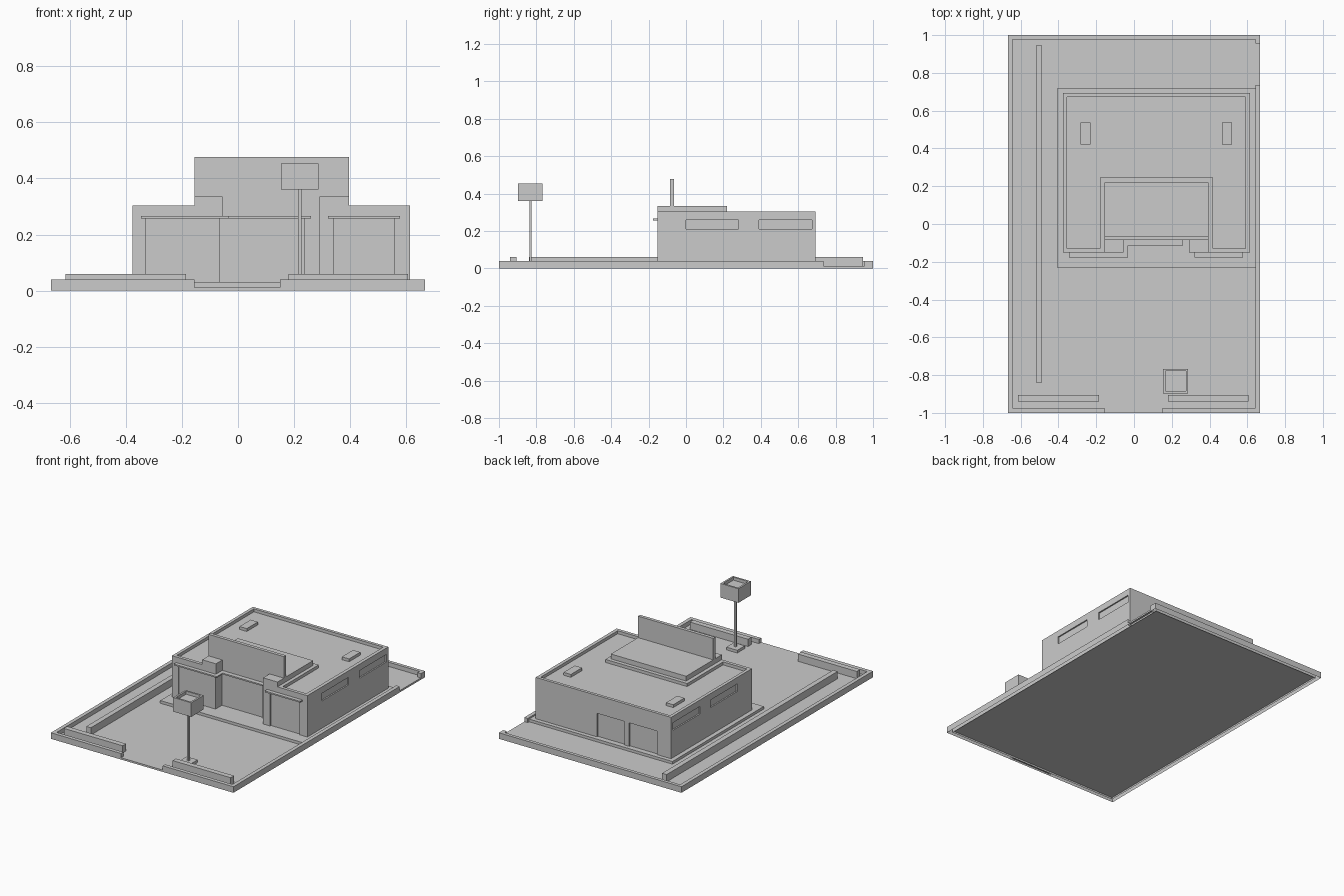
import bpy, bmesh

if "Cube" in bpy.data.objects:
    bpy.data.objects.remove(bpy.data.objects["Cube"])


def prism(name, pts, z0, z1, bottom=False):
    """Extrude a flat outline from z0 to z1, optionally closed underneath."""
    bm = bmesh.new()
    lo = [bm.verts.new((x, y, z0)) for x, y in pts]
    hi = [bm.verts.new((x, y, z1)) for x, y in pts]
    n = len(pts)
    bm.faces.new(hi)
    for i in range(n):
        j = (i + 1) % n
        bm.faces.new((lo[i], lo[j], hi[j], hi[i]))
    if bottom:
        bm.faces.new(lo[::-1])
    me = bpy.data.meshes.new(name)
    bm.to_mesh(me)
    bm.free()
    ob = bpy.data.objects.new(name, me)
    bpy.context.collection.objects.link(ob)
    return ob


def box(name, x0, x1, y0, y1, z0, z1, bottom=False):
    return prism(name, [(x0, y0), (x1, y0), (x1, y1), (x0, y1)], z0, z1, bottom)


def cut(ob, cutter):
    mod = ob.modifiers.new("cut", 'BOOLEAN')
    mod.operation = 'DIFFERENCE'
    mod.solver = 'EXACT'
    mod.object = cutter
    bpy.context.view_layer.objects.active = ob
    bpy.ops.object.modifier_apply(modifier=mod.name)
    bpy.data.objects.remove(cutter, do_unlink=True)


W, I = 0.667, 0.642      # outer and inner half width of the curb
F, B = -0.975, 0.978     # inner front and back of the curb
FLOOR, CURB, WALK, ROOF = 0.012, 0.04, 0.03, 0.303

# Lot surface, reaching the edge at both driveway openings
me = bpy.data.meshes.new("lot_surface")
outline = [(-I, F), (-.155, F), (-.155, -1), (.15, -1), (.15, F), (I, F), (I, .735),
           (W, .735), (W, .955), (I, .955), (I, B), (-I, B)]
me.from_pydata([(x, y, FLOOR) for x, y in outline], [], [list(range(len(outline)))])
bpy.context.collection.objects.link(bpy.data.objects.new("lot_surface", me))
box("front_driveway", -.155, .15, -1, F, 0, FLOOR)
box("side_driveway", I, W, .735, .955, 0, FLOOR)

# Curb in two runs between the openings
prism("curb_short", [(.15, -1), (W, -1), (W, .735), (I, .735), (I, F), (.15, F)], 0, CURB)
prism("curb_long", [(W, .955), (W, 1), (-W, 1), (-W, -1), (-.155, -1), (-.155, F),
                    (-I, F), (-I, B), (I, B), (I, .955)], 0, CURB)

# Walkway and low hedge walls
box("walkway", -.405, I, -.233, .72, FLOOR, WALK)
box("hedge_front_left", -.615, -.185, -.94, -.905, FLOOR, .06)
box("hedge_front_right", .18, .605, -.94, -.905, FLOOR, .06)
box("hedge_side", -.52, -.487, -.84, .945, FLOOR, .06)

# Main building with recessed entrance
X0, X1, Y0, Y1, NY = -.376, .613, -.152, .693, -.085
body = prism("building", [(X0, Y0), (-.055, Y0), (-.055, NY), (.29, NY), (.29, Y0),
                          (X1, Y0), (X1, Y1), (X0, Y1)], WALK, ROOF, True)
# Sunken roof around the raised block
cut(body, prism("roof_cut", [(-.355, -.13), (-.18, -.13), (-.18, .245), (.418, .245),
                             (.418, -.13), (.59, -.13), (.59, .673), (-.355, .673)],
                .283, .4, True))
# Shop windows: one wraps the corner into the entrance
D = .009
cut(body, prism("glass_cut", [(-.33, -.25), (.236, -.25), (.236, NY + D), (-.055 - D, NY + D),
                              (-.055 - D, Y0 + D), (-.33, Y0 + D)], 0, .26, True))
cut(body, box("glass_cut", .34, .557, -.25, Y0 + D, 0, .26, True))
# Strip windows on both sides
for y0, y1 in ((0, .28), (.39, .673)):
    cut(body, box("window_cut", X1 - D, X1 + .1, y0, y1, .21, .26, True))
    cut(body, box("window_cut", X0 - .1, X0 + D, y0, y1, .21, .26, True))
# Back doors
for x0, x1 in ((-.273, -.07), (-.035, .165)):
    cut(body, box("door_cut", x0, x1, Y1 - D, Y1 + .1, 0, .185, True))

# Raised roof block with two front piers, and the sign wall on top
prism("roof_block", [(-.155, Y0), (-.055, Y0), (-.055, NY), (.29, NY), (.29, Y0),
                     (.395, Y0), (.395, .22), (-.155, .22)], ROOF, .335)
box("sign_wall", -.155, .395, NY, -.063, .335, .477)

# Thin canopies
prism("canopy_left", [(-.345, -.177), (-.032, -.177), (-.032, -.115), (.26, -.115), (.26, NY),
                      (-.055, NY), (-.055, Y0), (-.345, Y0)], .257, .266, True)
box("canopy_right", .32, .577, -.177, Y0, .257, .266, True)

# Roof vents
for side, x in (("left", -.283), ("right", .465)):
    box("roof_vent_" + side, x, x + .053, .42, .537, .283, .302)

# Pole sign with open-topped box
CX, CY = .22, -.832
box("pole_foot", CX - .04, CX + .04, CY - .04, CY + .04, FLOOR, .03)
box("sign_pole", CX - .006, CX + .006, CY - .006, CY + .006, .03, .38)
sign = box("sign_box", CX - .066, CX + .066, CY - .065, CY + .065, .36, .453, True)
cut(sign, box("sign_cut", CX - .054, CX + .054, CY - .053, CY + .053, .433, .6, True))
